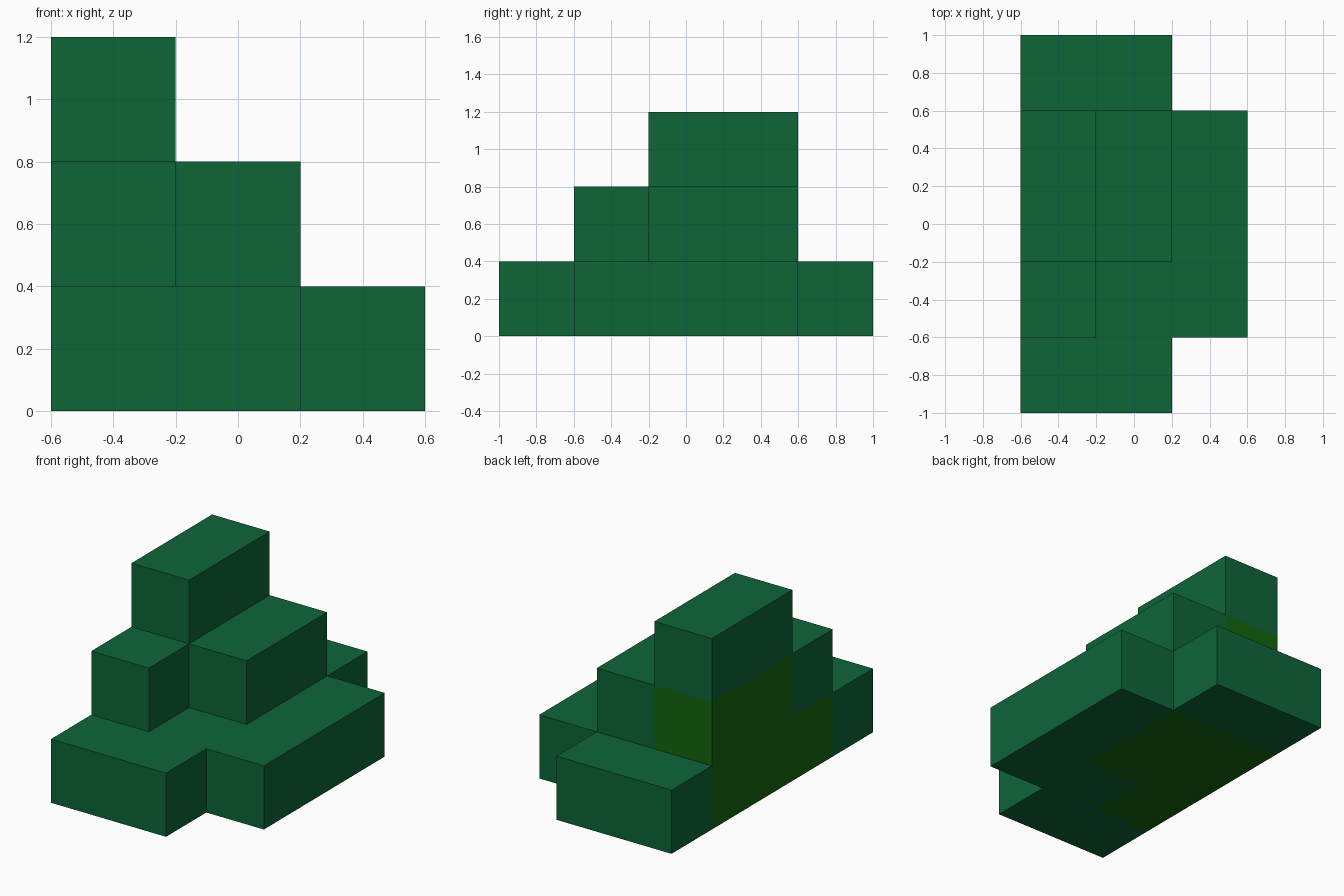
import bpy, bmesh, math
from mathutils import Vector

if "Cube" in bpy.data.objects:
    bpy.data.objects.remove(bpy.data.objects["Cube"])

S = 0.4                       # block size
ORIGIN = Vector((-0.6, -1.0, 0.0))


def material(name, rgb):
    m = bpy.data.materials.new(name)
    m.diffuse_color = (*rgb, 1)
    m.use_nodes = True
    m.node_tree.nodes["Principled BSDF"].inputs["Base Color"].default_value = m.diffuse_color
    return m


GREEN = material("grass_green", (0.004, 0.13, 0.039))
OLIVE = material("covered_olive", (0.006, 0.13, 0.004))


def cells(z, *rects):
    """Grid cells of one layer from (x0, x1, y0, y1) rectangles."""
    return {(x, y, z) for x0, x1, y0, y1 in rects
            for x in range(x0, x1) for y in range(y0, y1)}


# Stepped layers, bottom to top
layers = {
    "base_layer": cells(0, (0, 2, 0, 5), (2, 3, 1, 4)),
    "middle_layer": cells(1, (0, 1, 1, 4), (1, 2, 2, 4)),
    "top_layer": cells(2, (0, 1, 2, 4)),
}
solid = set().union(*layers.values())


def build(name, group):
    """Outer skin of a layer; blocks with another on top are olive."""
    bm = bmesh.new()
    for c in sorted(group):
        covered = (c[0], c[1], c[2] + 1) in solid
        for axis in range(3):
            for side in (-1, 1):
                n = list(c)
                n[axis] += side
                if tuple(n) in solid:
                    continue
                u, v = (axis + 1) % 3, (axis + 2) % 3
                ring = [(0, 0), (1, 0), (1, 1), (0, 1)][::side]
                verts = []
                for a, b in ring:
                    p = Vector(c)
                    p[axis] += (side + 1) // 2
                    p[u] += a
                    p[v] += b
                    verts.append(bm.verts.new(ORIGIN + p * S))
                bm.faces.new(verts).material_index = int(covered)
    bmesh.ops.remove_doubles(bm, verts=bm.verts, dist=1e-4)
    # Merge flat neighbours of one colour
    bmesh.ops.dissolve_limit(bm, angle_limit=math.radians(1), verts=bm.verts,
                             edges=bm.edges, delimit={'MATERIAL'})
    me = bpy.data.meshes.new(name)
    bm.to_mesh(me)
    bm.free()
    me.materials.append(GREEN)
    me.materials.append(OLIVE)
    bpy.context.collection.objects.link(bpy.data.objects.new(name, me))


for name, group in layers.items():
    build(name, group)
